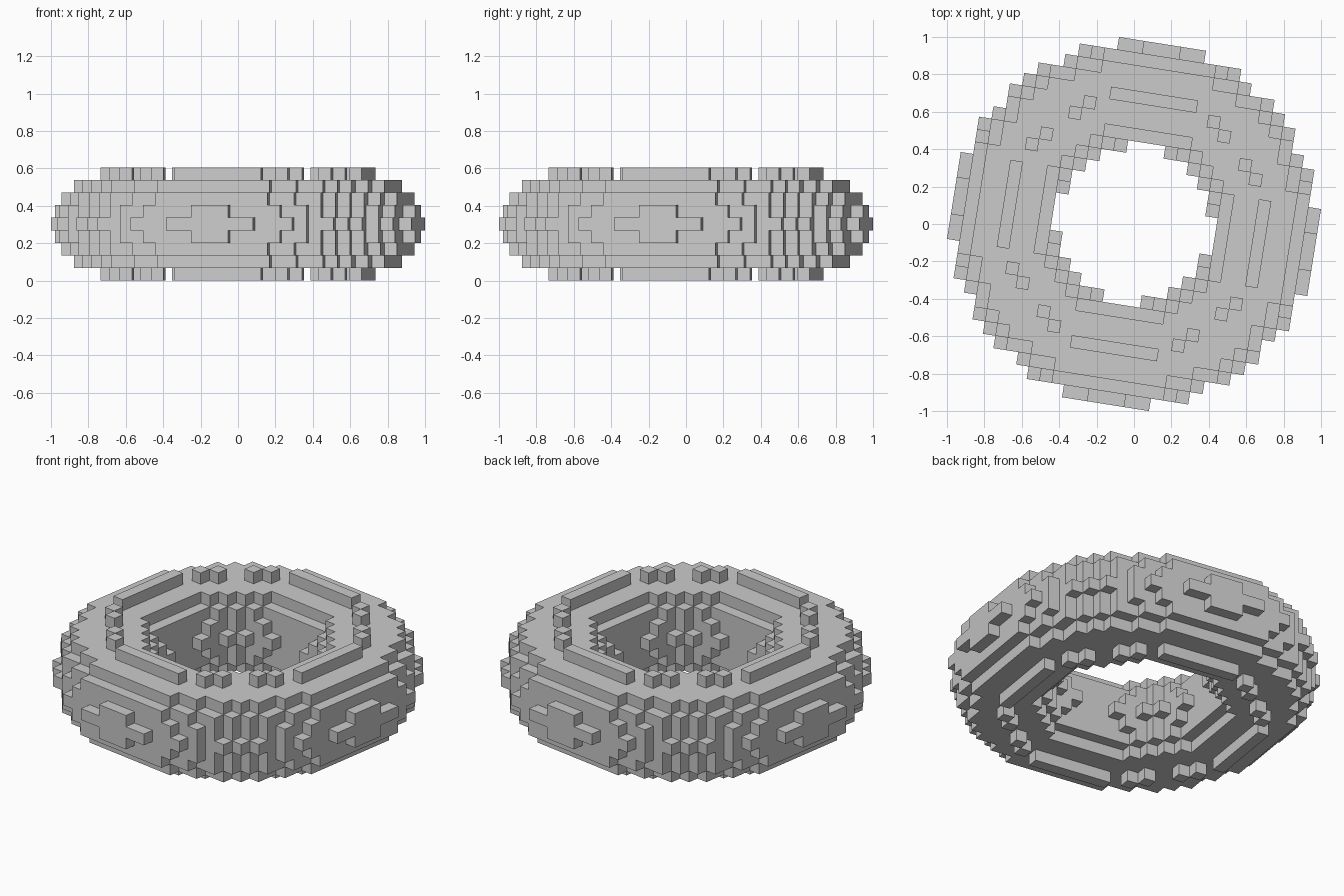
import bpy, bmesh, math
from mathutils import Vector, Matrix

if "Cube" in bpy.data.objects:
    bpy.data.objects.remove(bpy.data.objects["Cube"])

CELL = 0.06725           # edge length of one block
TURN = math.radians(-9)  # the ring is turned slightly about z

# inner and outer radius (in blocks) of each layer, from the middle layer outward
BANDS = [(6.2, 14.4), (6.45, 14.09), (6.79, 13.75), (7.7, 12.9), (9.95, 10.5)]


def filled(i, j, k):
    if abs(k) >= len(BANDS):
        return False
    inner, outer = BANDS[abs(k)]
    return inner <= math.hypot(i, j) <= outer


# outward directions with two in-plane axes ordered for outward normals
X, Y, Z = Vector((1, 0, 0)), Vector((0, 1, 0)), Vector((0, 0, 1))
SIDES = [(X, Y, Z), (-X, Z, Y), (Y, Z, X), (-Y, X, Z), (Z, X, Y), (-Z, Y, X)]

# blocky ring: keep only the exposed block faces
bm = bmesh.new()
corners = {}


def corner(p):
    key = tuple(round(2 * c) for c in p)
    if key not in corners:
        corners[key] = bm.verts.new(p)
    return corners[key]


for i in range(-15, 16):
    for j in range(-15, 16):
        for k in range(-4, 5):
            if not filled(i, j, k):
                continue
            centre = Vector((i, j, k))
            for n, u, v in SIDES:
                if filled(i + int(n.x), j + int(n.y), k + int(n.z)):
                    continue
                mid = centre + n / 2
                bm.faces.new([corner(mid + (u * a + v * b) / 2)
                              for a, b in ((-1, -1), (1, -1), (1, 1), (-1, 1))])

# scale, turn and stand on the ground
bm.transform(Matrix.Translation((0, 0, 4.5 * CELL))
             @ Matrix.Rotation(TURN, 4, 'Z') @ Matrix.Scale(CELL, 4))
mesh = bpy.data.meshes.new("block_ring")
bm.to_mesh(mesh)
bm.free()
ring = bpy.data.objects.new("block_ring", mesh)
bpy.context.collection.objects.link(ring)
